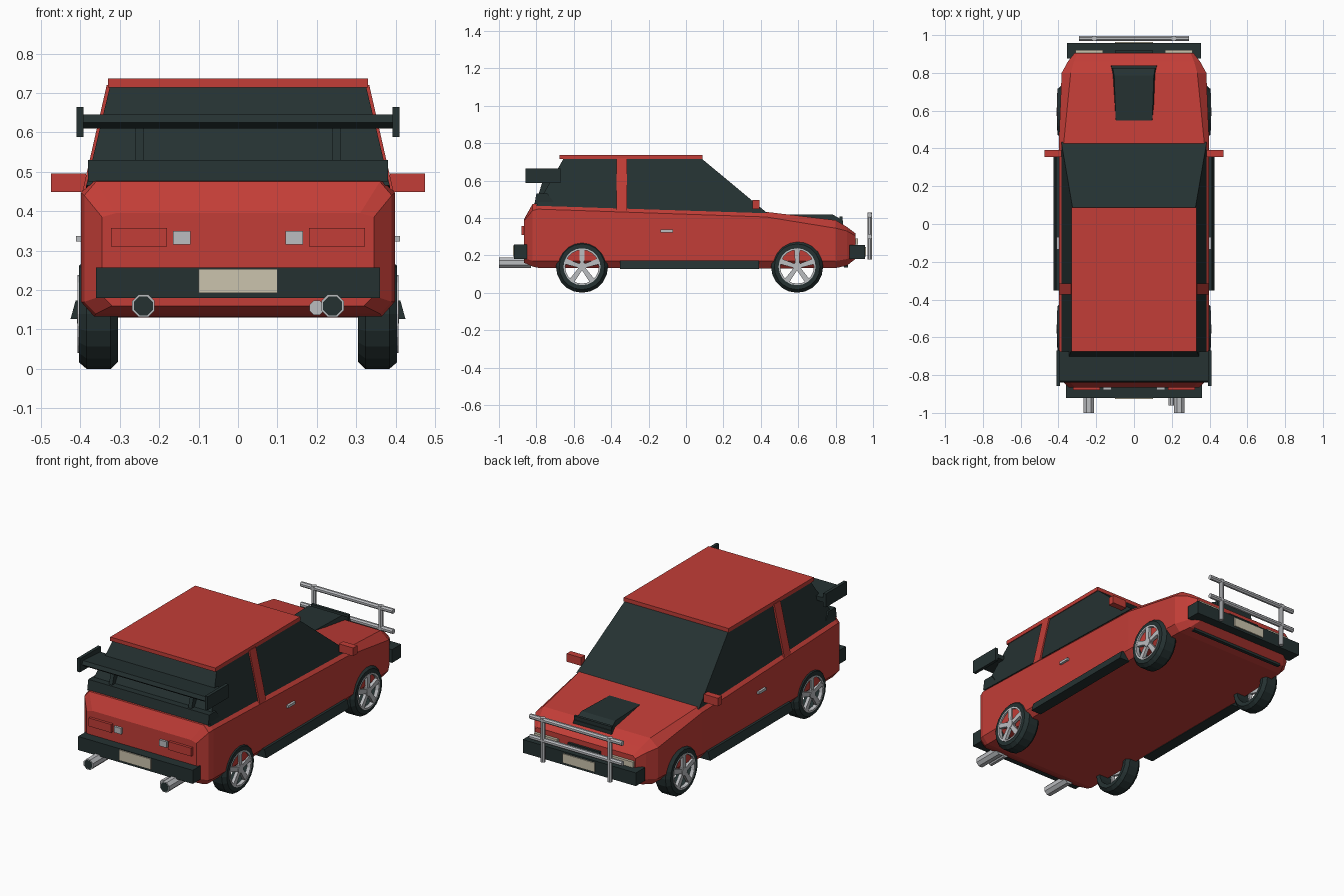
import bpy, bmesh, math
from mathutils import Vector

if "Cube" in bpy.data.objects:
    bpy.data.objects.remove(bpy.data.objects["Cube"])


def material(name, rgb):
    m = bpy.data.materials.new(name)
    m.diffuse_color = (*rgb, 1)
    m.use_nodes = True
    m.node_tree.nodes["Principled BSDF"].inputs["Base Color"].default_value = m.diffuse_color
    return m


RED = material("red paint", (0.54, 0.047, 0.038))
DARK = material("dark trim", (0.018, 0.031, 0.031))
GREY = material("light metal", (0.5, 0.51, 0.53))
BEIGE = material("beige plate", (0.60, 0.55, 0.42))


def finish(name, bm, mat):
    bmesh.ops.recalc_face_normals(bm, faces=bm.faces)
    me = bpy.data.meshes.new(name)
    bm.to_mesh(me)
    bm.free()
    me.materials.append(mat)
    ob = bpy.data.objects.new(name, me)
    bpy.context.collection.objects.link(ob)
    return ob


def loft(name, rings, mat, closed=False):
    """Skin a list of equal rings; cap the ends unless closed."""
    bm = bmesh.new()
    vs = [[bm.verts.new(p) for p in r] for r in rings]
    n = len(rings[0])
    for a in range(len(vs) if closed else len(vs) - 1):
        r0, r1 = vs[a], vs[(a + 1) % len(vs)]
        for i in range(n):
            j = (i + 1) % n
            bm.faces.new((r0[i], r0[j], r1[j], r1[i]))
    if not closed:
        bm.faces.new(vs[0])
        bm.faces.new(vs[-1])
    return finish(name, bm, mat)


def box(name, x, y, z, mat):
    rings = [[(a, y[0], z[0]), (a, y[1], z[0]), (a, y[1], z[1]), (a, y[0], z[1])] for a in x]
    return loft(name, rings, mat)


def prism(name, pts, x0, x1, mat):
    """Extrude a (y, z) outline along x."""
    return loft(name, [[(x, y, z) for y, z in pts] for x in (x0, x1)], mat)


def rod(name, a, b, r, mat, n=8):
    a, b = Vector(a), Vector(b)
    q = (b - a).to_track_quat('Z', 'Y')
    off = [q @ Vector((r * math.cos(t), r * math.sin(t), 0))
           for t in [2 * math.pi * (i + .5) / n for i in range(n)]]
    return loft(name, [[p + o for o in off] for p in (a, b)], mat)


def lathe(name, prof, cy, cz, s, mat, n=20):
    """Turn a closed (radius, x) profile about a sideways axle."""
    rings = []
    for i in range(n):
        t = 2 * math.pi * i / n
        rings.append([(s * x, cy + r * math.cos(t), cz + r * math.sin(t)) for r, x in prof])
    return loft(name, rings, mat, closed=True)


# Body shell: y, bottom half-width and z, side half-width, low z, shoulder z, top half-width and z
sections = [(-.865, .32, .16, .345, .185, .385, .31, .395),
            (-.82, .36, .14, .39, .17, .44, .36, .475),
            (-.79, .365, .133, .398, .17, .447, .365, .478),
            (.43, .365, .13, .398, .17, .405, .372, .432),
            (.80, .35, .132, .383, .17, .345, .335, .388),
            (.86, .325, .145, .35, .18, .33, .318, .352),
            (.905, .29, .18, .315, .195, .305, .30, .318)]
rings = []
for y, wb, zb, w, zl, zs, wt, zt in sections:
    half = [(wb, zb), (w, zl), (w, zs), (wt, zt)]
    rings.append([(x, y, z) for x, z in half] + [(-x, y, z) for x, z in reversed(half)])
loft("body", rings, RED)

# Glass cabin, roof
low = [(-.385, -.80, .465), (.385, -.80, .465), (.385, .435, .425), (-.385, .435, .425)]
high = [(-.325, -.655, .716), (.325, -.655, .716), (.325, .085, .716), (-.325, .085, .716)]
loft("cabin_glass", [low, high], DARK)
box("roof", (-.33, .33), (-.675, .088), (.714, .736), RED)

# Rear lip and wing
prism("rear_lip", [(-.81, .475), (-.80, .53), (-.74, .53), (-.70, .475)], -.38, .38, DARK)
prism("wing_blade", [(-.84, .625), (-.83, .645), (-.675, .635), (-.675, .61), (-.82, .61)], -.40, .40, DARK)

# Bumpers, plates, front underside strip
prism("rear_bumper", [(-.92, .18), (-.92, .257), (-.85, .257), (-.85, .18)], -.36, .36, DARK)
prism("front_bumper", [(.875, .18), (.875, .255), (.957, .255), (.957, .18)], -.355, .355, DARK)
box("rear_plate", (-.10, .10), (-.926, -.918), (.193, .253), BEIGE)
box("front_plate", (-.10, .10), (.955, .963), (.193, .245), BEIGE)
box("front_underside_strip", (-.30, .30), (.845, .865), (.135, .17), DARK)
box("grille", (-.10, .10), (.90, .918), (.262, .29), DARK)

# Bonnet scoop
scoop = []
for y, wb, zb, wt, zt in [(.515, .105, .40, .095, .418), (.785, .115, .37, .105, .418),
                          (.84, .122, .365, .115, .386)]:
    scoop.append([(-wb, y, zb), (wb, y, zb), (wt, y, zt), (-wt, y, zt)])
loft("bonnet_scoop", scoop, DARK)
box("scoop_lip", (-.118, .118), (.822, .838), (.375, .408), DARK)

# Bull bar rails
for z in (.415, .30):
    rod("bull_bar_rail", (-.29, .982, z), (.29, .982, z), .014, GREY)
# Extra small pipe on one side
rod("small_pipe", (.20, -.96, .155), (.20, -.84, .155), .02, GREY)

for s in (1, -1):
    def sx(a, b):
        return (s * a, s * b)

    # Centre pillar lying just outside the glass
    pil = [[(s * x, y, z) for x, y in ((xo, -.372), (xo, -.315), (xi, -.315), (xi, -.372))]
           for xo, xi, z in ((.398, .36, .435), (.333, .30, .72))]
    loft("centre_pillar", pil, RED)
    # Mirrors, handles, skirts
    box("mirror", sx(.385, .475), (.355, .392), (.449, .495), RED)
    box("door_handle", sx(.39, .411), (-.135, -.07), (.323, .337), GREY)
    skirt = [[(s * x, y, z) for x, z in ((.36, .126), (.425, .126), (.412, .173), (.38, .173))]
             for y in (-.352, .39)]
    loft("side_skirt", skirt, DARK)
    # Wing endplates and struts
    box("wing_endplate", sx(.392, .41), (-.857, -.67), (.588, .664), DARK)
    prism("wing_strut", [(-.79, .52), (-.76, .62), (-.72, .62), (-.75, .52)], s * .238, s * .26, DARK)
    # Lights
    box("tail_light", sx(.18, .322), (-.88, -.86), (.31, .357), RED)
    box("reverse_light", sx(.12, .165), (-.878, -.86), (.316, .35), GREY)
    box("headlight", sx(.165, .31), (.89, .92), (.258, .29), BEIGE)
    # Exhausts with dark bore
    rod("exhaust", (s * .24, -1, .16), (s * .24, -.83, .16), .031, GREY)
    rod("exhaust_bore", (s * .24, -1.0, .16), (s * .24, -.99, .16), .026, DARK).location.y = -.001
    # Bull bar posts
    rod("bull_bar_post", (s * .21, .982, .178), (s * .21, .982, .428), .014, GREY)
    # Wheels: tyre, rim ring, five spokes, hub
    for cy in (-.556, .594):
        cz = .139
        lathe("tyre", [(.098, .308), (.122, .305), (.139, .323), (.139, .384), (.122, .404), (.098, .404)],
              cy, cz, s, DARK)
        lathe("rim", [(.09, .385), (.099, .385), (.099, .407), (.09, .407)], cy, cz, s, GREY)
        rod("hub", (s * .385, cy, cz), (s * .409, cy, cz), .024, GREY, 10)
        for k in range(5):
            t = math.radians(90 + 72 * k)
            d, p = Vector((0, math.cos(t), math.sin(t))), Vector((0, -math.sin(t), math.cos(t)))
            spoke = []
            for r, w in ((.01, .011), (.094, .015)):
                c = Vector((0, cy, cz)) + d * r
                spoke.append([c + p * a + Vector((s * x, 0, 0))
                              for a, x in ((-w, .388), (w, .388), (w, .406), (-w, .406))])
            loft("spoke", spoke, GREY)
